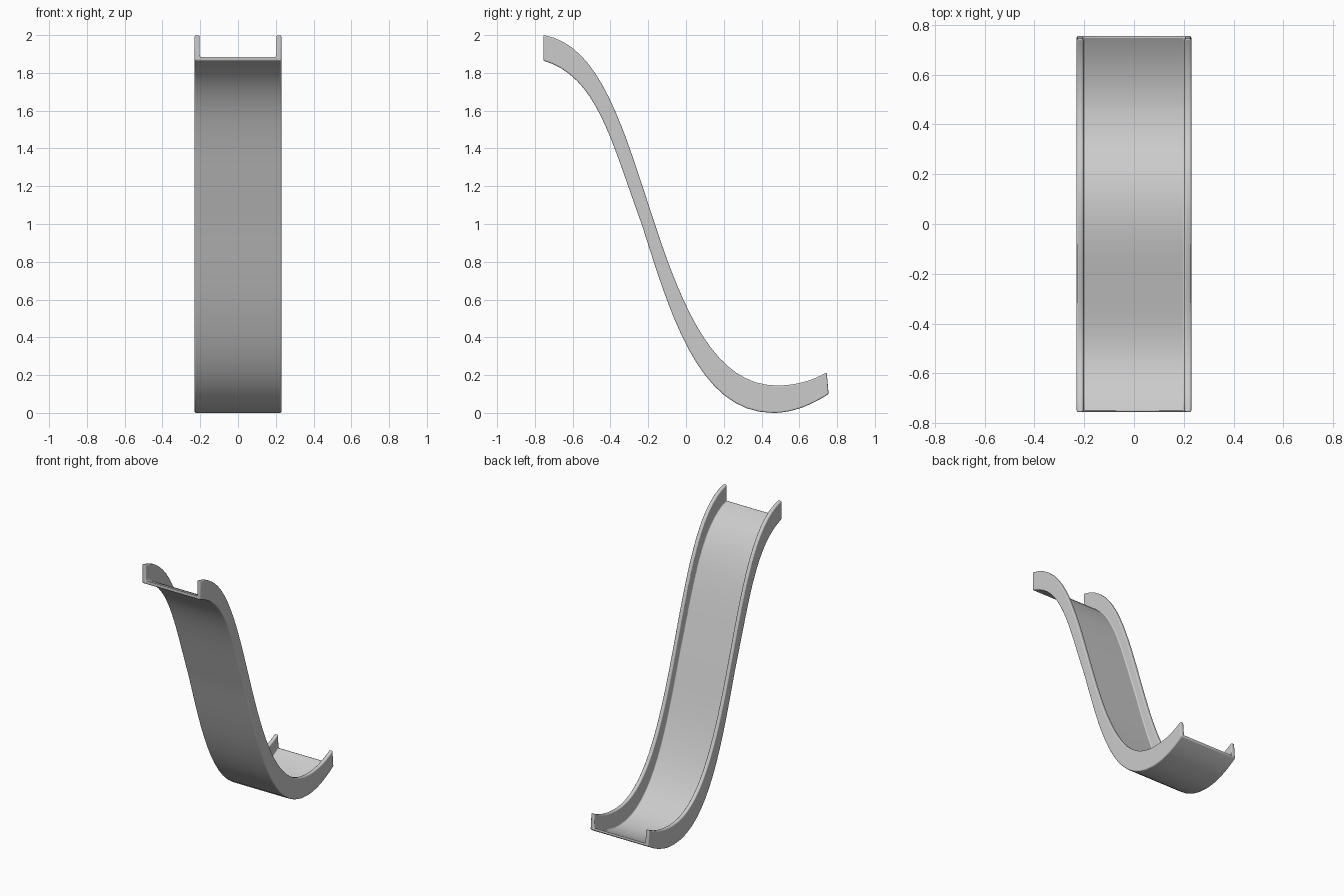
import bpy, bmesh
from mathutils import Vector
from mathutils.geometry import interpolate_bezier

if "Cube" in bpy.data.objects:
    bpy.data.objects.remove(bpy.data.objects["Cube"])

STEPS = 17


def side_curve(segments):
    """Sample chained bezier segments in the side plane (y, z)."""
    pts = []
    for seg in segments:
        a, b, c, d = [Vector((0, y, z)) for y, z in seg]
        part = interpolate_bezier(a, b, c, d, STEPS)
        pts += part[1:] if pts else part
    return pts


# Side silhouette: rail top edge and underside
rail_top = side_curve([
    [(-0.755, 2.0), (-0.45, 1.95), (-0.33, 1.5), (-0.165, 1.0)],
    [(-0.165, 1.0), (-0.01, 0.53), (0.16, 0.145), (0.48, 0.145)],
    [(0.48, 0.145), (0.57, 0.145), (0.66, 0.165), (0.745, 0.215)],
])
underside = side_curve([
    [(-0.755, 1.865), (-0.47, 1.78), (-0.40, 1.45), (-0.235, 1.0)],
    [(-0.235, 1.0), (-0.09, 0.55), (0.06, 0.0), (0.46, 0.0)],
    [(0.46, 0.0), (0.57, 0.0), (0.67, 0.045), (0.755, 0.10)],
])

# U-shaped cross-section: x, and height as a fraction from underside to rail top
half = [(0.23, 0), (0.23, 1), (0.203, 1), (0.203, 0.16)]
profile = half + [(-x, f) for x, f in reversed(half)]

# Sweep the section along the two curves
bm = bmesh.new()
rings = []
for low, high in zip(underside, rail_top):
    ring = []
    for x, f in profile:
        p = low.lerp(high, f)
        ring.append(bm.verts.new((x, p.y, p.z)))
    rings.append(ring)
n = len(profile)
for r0, r1 in zip(rings, rings[1:]):
    for i in range(n):
        j = (i + 1) % n
        bm.faces.new((r0[i], r0[j], r1[j], r1[i]))
bm.faces.new(rings[0])
bm.faces.new(list(reversed(rings[-1])))
bmesh.ops.recalc_face_normals(bm, faces=bm.faces)

mesh = bpy.data.meshes.new("slide_chute")
bm.to_mesh(mesh)
bm.free()
chute = bpy.data.objects.new("slide_chute", mesh)
bpy.context.collection.objects.link(chute)

# Softly rounded edges and smooth shading
bpy.context.view_layer.objects.active = chute
chute.select_set(True)
bpy.ops.object.shade_smooth_by_angle(angle=0.6)
bevel = chute.modifiers.new("rounded_edges", 'BEVEL')
bevel.width = 0.007
bevel.segments = 3
bevel.limit_method = 'ANGLE'
bevel.angle_limit = 0.8
